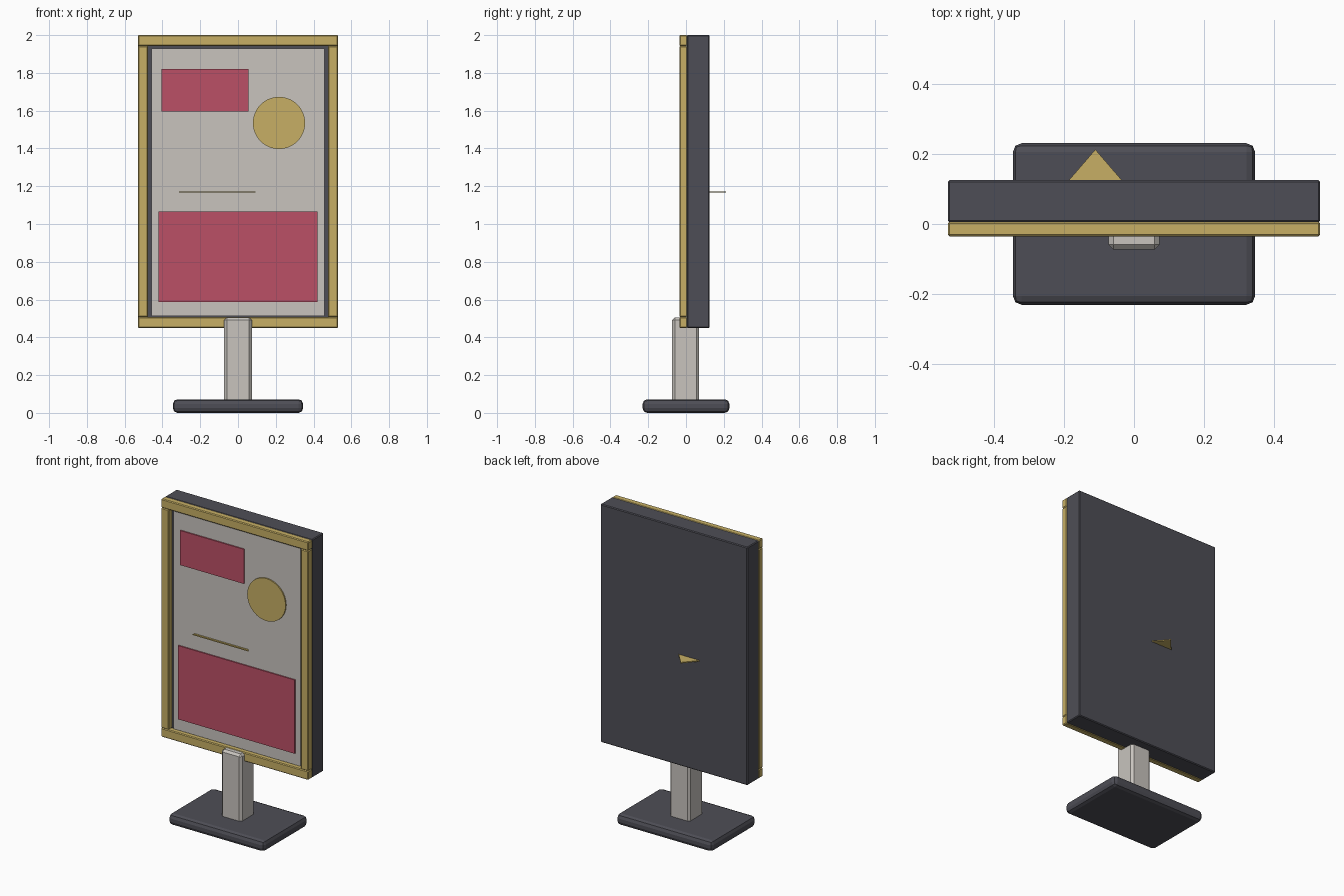
import bpy
import math

old = bpy.data.objects.get("Cube")
if old:
    bpy.data.objects.remove(old)


def material(name, color):
    m = bpy.data.materials.new(name)
    m.use_nodes = True
    m.diffuse_color = (*color, 1)
    m.node_tree.nodes["Principled BSDF"].inputs["Base Color"].default_value = (*color, 1)
    return m


charcoal = material("charcoal", (0.076, 0.076, 0.093))
gold = material("gold", (0.57, 0.43, 0.13))
red = material("crimson", (0.50, 0.08, 0.133))
pale = material("pale_grey", (0.578, 0.552, 0.515))


def mesh_object(name, verts, faces, mat):
    mesh = bpy.data.meshes.new(name)
    mesh.from_pydata(verts, [], faces)
    mesh.materials.append(mat)
    ob = bpy.data.objects.new(name, mesh)
    bpy.context.collection.objects.link(ob)
    return ob


def box(name, x, y, z, mat, bevel=0, segments=1):
    """Box between (min, max) pairs, with optionally bevelled edges."""
    verts = [(a, b, c) for a in x for b in y for c in z]
    faces = [(0, 1, 3, 2), (4, 6, 7, 5), (0, 4, 5, 1),
             (2, 3, 7, 6), (0, 2, 6, 4), (1, 5, 7, 3)]
    ob = mesh_object(name, verts, faces, mat)
    if bevel:
        mod = ob.modifiers.new("edges", "BEVEL")
        mod.width = bevel
        mod.segments = segments
    return ob


# Stand
box("base", (-0.345, 0.345), (-0.23, 0.23), (0, 0.072), charcoal, 0.025, 2)
box("post", (-0.073, 0.073), (-0.073, 0.07), (0.05, 0.505), pale, 0.014)

# Display cabinet and its recessed panel
box("cabinet", (-0.53, 0.53), (0.005, 0.125), (0.45, 2), charcoal, 0.005)
box("display_panel", (-0.457, 0.457), (-0.01, 0.01), (0.512, 1.93), pale)

# Front frame
for name, z in (("bottom_rail", (0.45, 0.508)), ("top_rail", (1.942, 2))):
    box(name, (-0.53, 0.53), (-0.035, 0.007), z, gold, 0.005)
for name, x in (("right_rail", (-0.53, -0.476)), ("left_rail", (0.476, 0.53))):
    box(name, x, (-0.035, 0.007), (0.508, 1.942), gold, 0.005)

# Poster shapes
box("upper_block", (-0.405, 0.055), (-0.018, -0.009), (1.595, 1.82), red)
box("lower_block", (-0.42, 0.42), (-0.018, -0.009), (0.587, 1.067), red)
bpy.ops.mesh.primitive_cylinder_add(vertices=48, radius=0.138, depth=0.009,
                                    location=(0.217, -0.0135, 1.535),
                                    rotation=(math.pi / 2, 0, 0))
disc = bpy.context.object
disc.name = "disc"
disc.data.materials.append(gold)
bpy.ops.object.shade_smooth_by_angle()

# Thin horizontal wedge running through the cabinet
outline = [(-0.312, -0.022), (0.092, -0.022), (-0.11, 0.212)]
verts = [(x, y, z) for z in (1.166, 1.173) for x, y in outline]
mesh_object("wedge", verts, [(2, 1, 0), (3, 4, 5), (0, 1, 4, 3),
                             (1, 2, 5, 4), (2, 0, 3, 5)], gold)
